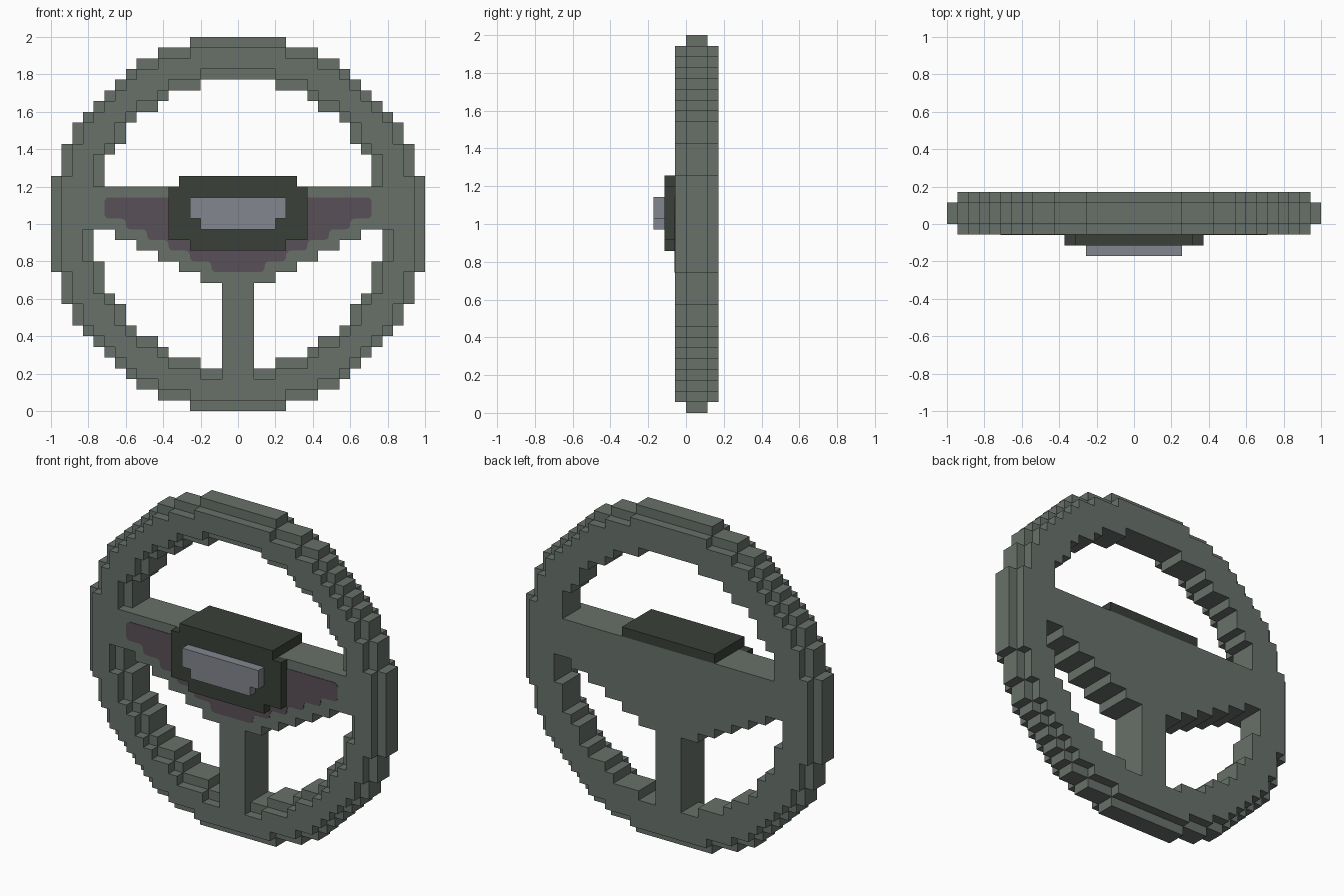
import bpy
import bmesh

if "Cube" in bpy.data.objects:
    bpy.data.objects.remove(bpy.data.objects["Cube"], do_unlink=True)

V = 2 / 35  # block size: the wheel is 35 blocks across


def material(name, rgb):
    m = bpy.data.materials.new(name)
    m.use_nodes = True
    m.diffuse_color = (*rgb, 1)
    bsdf = next(n for n in m.node_tree.nodes if n.type == "BSDF_PRINCIPLED")
    bsdf.inputs["Base Color"].default_value = (*rgb, 1)
    bsdf.inputs["Roughness"].default_value = 0.8
    return m


GREY_GREEN = material("grey green", (0.138, 0.165, 0.144))
DARK = material("dark olive", (0.042, 0.051, 0.041))
MAUVE = material("dull mauve", (0.102, 0.080, 0.098))
SILVER = material("silver", (0.223, 0.238, 0.270))


def finish(name, bm, mat):
    bmesh.ops.recalc_face_normals(bm, faces=bm.faces)
    mesh = bpy.data.meshes.new(name)
    bm.to_mesh(mesh)
    bm.free()
    mesh.materials.append(mat)
    obj = bpy.data.objects.new(name, mesh)
    bpy.context.collection.objects.link(obj)
    return obj


# Corner loops of the six sides of a unit block, by outward direction
SIDES = {
    (1, 0, 0): [(1, 0, 0), (1, 1, 0), (1, 1, 1), (1, 0, 1)],
    (-1, 0, 0): [(0, 0, 0), (0, 0, 1), (0, 1, 1), (0, 1, 0)],
    (0, 1, 0): [(0, 1, 0), (0, 1, 1), (1, 1, 1), (1, 1, 0)],
    (0, -1, 0): [(0, 0, 0), (1, 0, 0), (1, 0, 1), (0, 0, 1)],
    (0, 0, 1): [(0, 0, 1), (1, 0, 1), (1, 1, 1), (0, 1, 1)],
    (0, 0, -1): [(0, 0, 0), (0, 1, 0), (1, 1, 0), (1, 0, 0)],
}


def blocks(name, inside, mat):
    """Skin every block (column x, layer y, row z) for which inside() holds."""
    cells = {(x, y, z) for x in range(-17, 18) for y in range(6)
             for z in range(-17, 18) if inside(x, y, z)}
    bm = bmesh.new()
    verts = {}

    def vert(i, j, k):
        if (i, j, k) not in verts:
            verts[i, j, k] = bm.verts.new(
                ((i - 0.5) * V, (j - 3) * V, 1 + (k - 0.5) * V))
        return verts[i, j, k]

    for x, y, z in cells:
        for (dx, dy, dz), loop in SIDES.items():
            if (x + dx, y + dy, z + dz) not in cells:
                bm.faces.new([vert(x + a, y + b, z + c) for a, b, c in loop])
    return finish(name, bm, mat)


# Layers from the front: 0 badge, 1 hub, 2 front, 3-4 middle, 5 back
def in_rim(x, y, z):
    d = x * x + z * z
    outer = 306 if y in (3, 4) else 278
    inner = 206 if y == 2 else 182
    return y >= 2 and inner < d <= outer


def in_spokes(x, y, z):
    if y < 2 or x * x + z * z > 206 or in_rim(x, y, z):
        return False
    crossbar = z <= 3 and abs(x) <= (14 if z >= 0 else 13 + 2 * z)
    stem = z < 0 and abs(x) <= 1
    return crossbar or stem


def in_hub(x, y, z):
    if z == 4:  # cap reaching back over the crossbar
        return abs(x) <= 5 and y >= 1
    return y == 1 and -2 <= z <= 3 and abs(x) <= (4 if z == -2 else 6)


def in_badge(x, y, z):
    return y == 0 and 0 <= z <= 2 and abs(x) <= (3 if z == 0 else 4)


blocks("rim", in_rim, GREY_GREEN)
blocks("spokes", in_spokes, GREY_GREEN)
blocks("hub", in_hub, DARK)
blocks("badge_plate", in_badge, SILVER)

# Thin stepped panel on the crossbar with softened corners
half = [(12.5, 2.5), (12.5, 0.5)]
for step in range(5):
    w = 10.5 - 2 * step
    half += [(w, 0.5 - step), (w, -0.5 - step)]
outline = half + [(-x, z) for x, z in reversed(half)]
bm = bmesh.new()
panel = bm.faces.new([bm.verts.new((x * V, -V - 0.003, 1 + z * V)) for x, z in outline])
bmesh.ops.bevel(bm, geom=bm.verts[:], offset=0.024, segments=3, profile=0.5,
                affect="VERTICES")
front = bmesh.ops.extrude_face_region(bm, geom=bm.faces[:])
bmesh.ops.translate(bm, vec=(0, 0.004, 0),
                    verts=[g for g in front["geom"] if isinstance(g, bmesh.types.BMVert)])
finish("crossbar_panel", bm, MAUVE)
